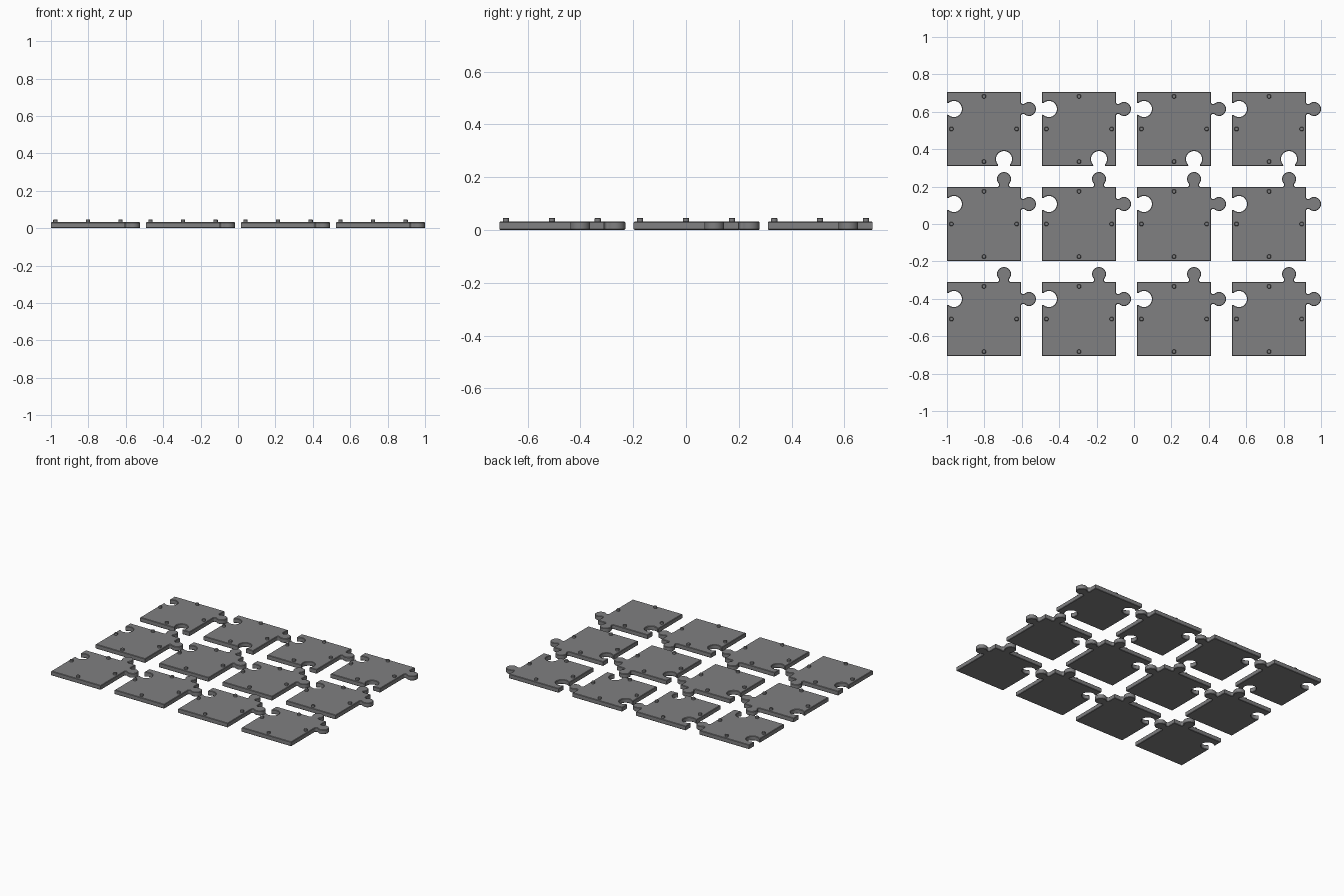
import bpy, bmesh, math
from mathutils import Vector

if "Cube" in bpy.data.objects:
    bpy.data.objects.remove(bpy.data.objects["Cube"])

SIZE, PITCH, THICK, CHAMFER = 0.396, 0.508, 0.032, 0.003
KNOB = 0.305            # knob position along an edge
X0, Y0 = -1.0, -0.706   # corner of the first tile

grey = bpy.data.materials.new("mid grey")
grey.diffuse_color = (0.215, 0.215, 0.22, 1)
grey.use_nodes = True
grey.node_tree.nodes["Principled BSDF"].inputs["Base Color"].default_value = grey.diffuse_color


def arc(cx, cy, r, a0, a1, n):
    return [(cx + r * math.cos(a0 + (a1 - a0) * i / n),
             cy + r * math.sin(a0 + (a1 - a0) * i / n)) for i in range(n + 1)]


def knob(d, r, f):
    """Round knob with filleted neck, as (along, outward) points."""
    a = math.sqrt((r + f) ** 2 - (d - f) ** 2)
    t = math.atan2(d - f, a)
    left = arc(-a, f, f, -math.pi / 2, t, 5)
    head = arc(0, d, r, math.pi + t, -t, 24)
    right = [(-u, v) for u, v in reversed(left)]
    return left + head[1:-1] + right


TAB = knob(0.0425, 0.0375, 0.011)
SOCKET = [(u, -v) for u, v in knob(0.037, 0.043, 0.005)]


def outline(bottom, right, top, left):
    """Counterclockwise tile outline; each edge is plain, tab or socket."""
    h = SIZE / 2
    edges = [((-h, -h), (1, 0), bottom, KNOB), ((h, -h), (0, 1), right, KNOB),
             ((h, h), (-1, 0), top, SIZE - KNOB), ((-h, h), (0, -1), left, SIZE - KNOB)]
    pts = []
    for start, along, shape, pos in edges:
        s, u = Vector(start), Vector(along)
        out = Vector((u.y, -u.x))
        pts.append(s)
        for p, q in shape or []:
            pts.append(s + u * (pos + p) + out * q)
    return pts


def inset(pts, c):
    res = []
    for i, p in enumerate(pts):
        e0 = (p - pts[i - 1]).normalized()
        e1 = (pts[(i + 1) % len(pts)] - p).normalized()
        n0, n1 = Vector((-e0.y, e0.x)), Vector((-e1.y, e1.x))
        res.append(p + (n0 + n1) * c / (1 + n0.dot(n1)))
    return res


def layered_mesh(name, layers):
    """Closed solid from matching outlines stacked in z."""
    bm = bmesh.new()
    rings = [[bm.verts.new((p.x, p.y, z)) for p in pts] for pts, z in layers]
    n = len(rings[0])
    for lo, hi in zip(rings, rings[1:]):
        for i in range(n):
            j = (i + 1) % n
            bm.faces.new((lo[i], lo[j], hi[j], hi[i]))
    bm.faces.new(rings[0][::-1])
    bm.faces.new(rings[-1])
    for f in bm.faces:
        f.smooth = True
    me = bpy.data.meshes.new(name)
    bm.to_mesh(me)
    bm.free()
    me.set_sharp_from_angle(angle=math.radians(30))
    me.materials.append(grey)
    return me


def tile_mesh(name, *edges):
    pts = outline(*edges)
    small = inset(pts, CHAMFER)
    return layered_mesh(name, [(small, 0), (pts, CHAMFER),
                               (pts, THICK - CHAMFER), (small, THICK)])


def place(name, mesh, x, y):
    ob = bpy.data.objects.new(name, mesh)
    ob.location = (x, y, 0)
    bpy.context.collection.objects.link(ob)


# Two tile shapes: tab on the back edge, or socket on the front edge
tabbed = tile_mesh("tabbed_tile", None, TAB, TAB, SOCKET)
socketed = tile_mesh("socketed_tile", SOCKET, TAB, None, SOCKET)

# Small round stud with chamfered top
ring = [Vector(p) for p in arc(0, 0, 0.0118, 0, 2 * math.pi, 16)[:-1]]
stud = layered_mesh("stud", [(ring, THICK - 0.002), (ring, 0.0435),
                             (inset(ring, 0.0025), 0.046)])

# Grid of tiles, each with four studs
for row in range(3):
    for col in range(4):
        x = X0 + SIZE / 2 + col * PITCH
        y = Y0 + SIZE / 2 + row * PITCH
        place(f"tile_{row}_{col}", socketed if row == 2 else tabbed, x, y)
        for dx, dy in ((1, 0), (0, 1), (-1, 0), (0, -1)):
            place("stud", stud, x + dx * 0.174, y + dy * 0.174)
